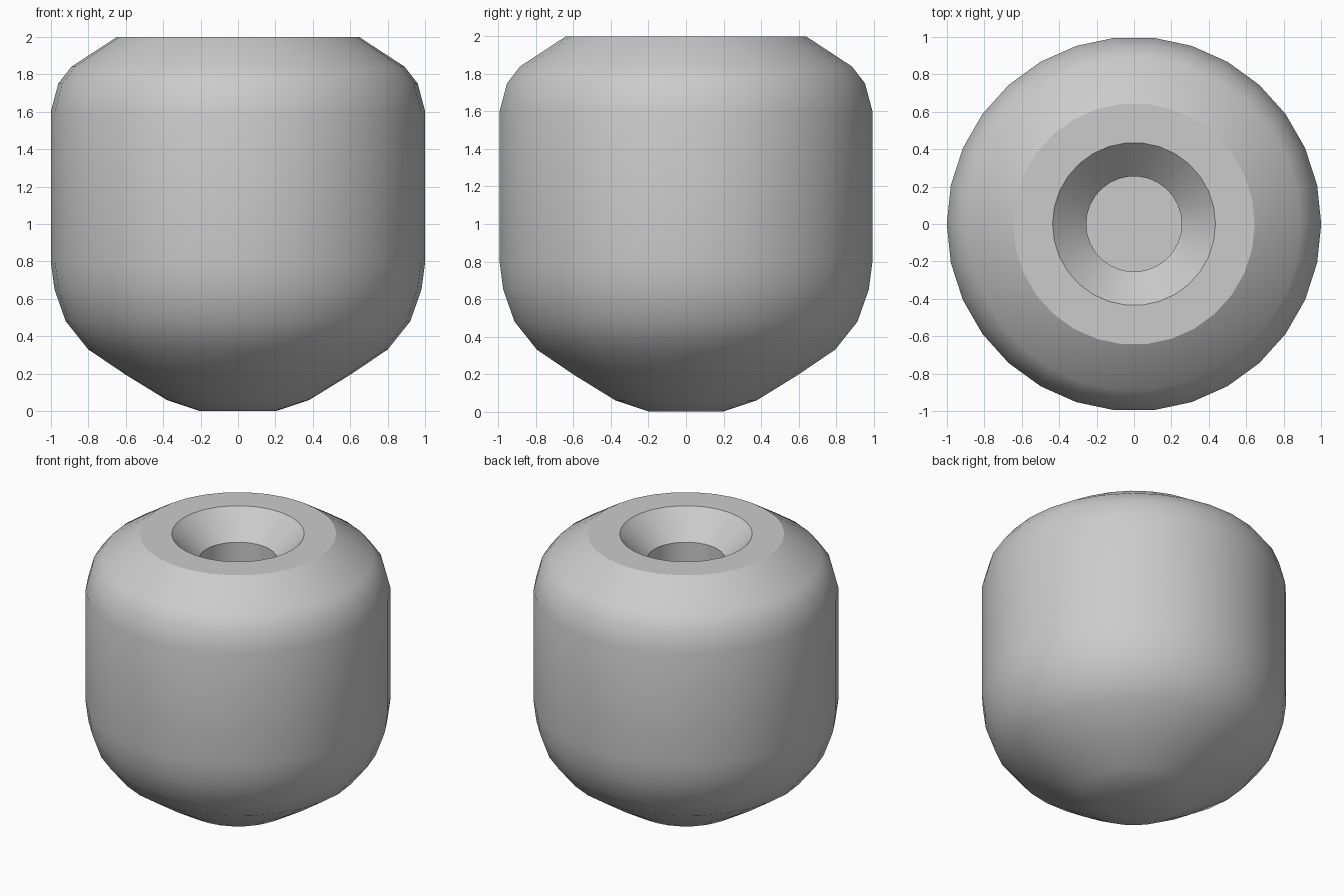
import bpy
import bmesh
import math

cube = bpy.data.objects.get("Cube")
if cube:
    bpy.data.objects.remove(cube, do_unlink=True)

SIDES = 30

grey = bpy.data.materials.new("plain grey")
grey.use_nodes = True
colour = (0.6, 0.6, 0.6, 1)
grey.diffuse_color = colour
grey.node_tree.nodes["Principled BSDF"].inputs["Base Color"].default_value = colour

# Radius and height, from the base centre up the outside and down into the recess
profile = [
    (0, 0), (0.2, 0), (0.38, 0.06), (0.6, 0.195), (0.8, 0.33), (0.92, 0.48),
    (0.98, 0.65), (1, 0.8), (1, 1.6), (0.96, 1.75), (0.89, 1.84),
    (0.645, 2), (0.435, 2), (0.255, 1.82), (0.255, 1.4), (0, 1.4),
]

# Turned body
bm = bmesh.new()
verts = [bm.verts.new((r, 0, z)) for r, z in profile]
edges = [bm.edges.new(pair) for pair in zip(verts, verts[1:])]
bmesh.ops.spin(bm, geom=verts + edges, cent=(0, 0, 0), axis=(0, 0, 1),
               angle=math.tau, steps=SIDES, use_duplicate=False)
bmesh.ops.remove_doubles(bm, verts=bm.verts, dist=0.0005)
bmesh.ops.recalc_face_normals(bm, faces=bm.faces)

mesh = bpy.data.meshes.new("turned_body")
bm.to_mesh(mesh)
bm.free()
mesh.materials.append(grey)
body = bpy.data.objects.new("turned_body", mesh)
bpy.context.collection.objects.link(body)

# Smooth sides with crisp rims
bpy.ops.object.select_all(action="DESELECT")
body.select_set(True)
bpy.context.view_layer.objects.active = body
bpy.ops.object.shade_smooth_by_angle(angle=math.radians(30))
